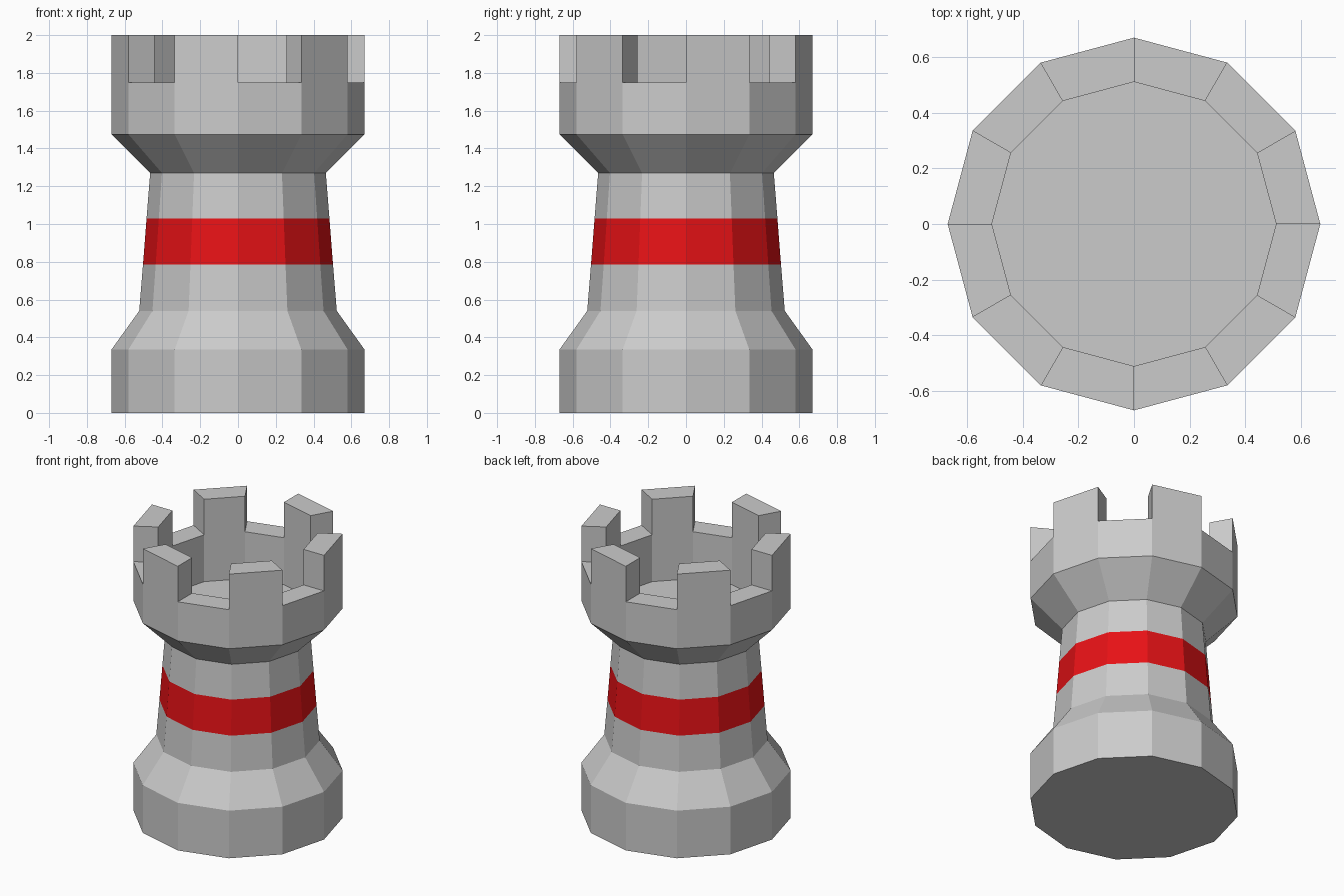
import bpy, bmesh
from math import cos, sin, pi

if "Cube" in bpy.data.objects:
    bpy.data.objects.remove(bpy.data.objects["Cube"])

SIDES = 12


def lathe(name, profile, cap_bottom=False, cap_top=False, merlon_height=0, color=None):
    """Spin (radius, z) points, listed outside-upwards, into a faceted shell."""
    bm = bmesh.new()
    rings = [[bm.verts.new((r * cos(2 * pi * i / SIDES), r * sin(2 * pi * i / SIDES), z))
              for i in range(SIDES)] for r, z in profile]
    rim = []
    for lo, hi in zip(rings, rings[1:]):
        flat = abs(lo[0].co.z - hi[0].co.z) < 1e-5
        for i in range(SIDES):
            j = (i + 1) % SIDES
            face = bm.faces.new((lo[i], lo[j], hi[j], hi[i]))
            if flat and i % 2 == 0:
                rim.append(face)
    if cap_bottom:
        bm.faces.new(rings[0][::-1])
    if cap_top:
        bm.faces.new(rings[-1])
    # Every second rim face rises into a merlon
    if merlon_height:
        out = bmesh.ops.extrude_face_region(bm, geom=rim)
        verts = [g for g in out["geom"] if isinstance(g, bmesh.types.BMVert)]
        bmesh.ops.translate(bm, verts=verts, vec=(0, 0, merlon_height))
        bmesh.ops.delete(bm, geom=[f for f in rim if f.is_valid], context="FACES_ONLY")
    mesh = bpy.data.meshes.new(name)
    bm.to_mesh(mesh)
    bm.free()
    obj = bpy.data.objects.new(name, mesh)
    bpy.context.collection.objects.link(obj)
    if color:
        mat = bpy.data.materials.new(name)
        mat.diffuse_color = color
        mat.use_nodes = True
        mat.node_tree.nodes["Principled BSDF"].inputs["Base Color"].default_value = mat.diffuse_color
        mesh.materials.append(mat)
    return obj


# Foot and lower shaft
lathe("tower_base", [(0.67, 0), (0.67, 0.335), (0.523, 0.54), (0.503, 0.785)], cap_bottom=True)

# Coloured band around the shaft
lathe("red_band", [(0.503, 0.785), (0.484, 1.03)], color=(0.8, 0.006, 0.008, 1))

# Upper shaft, flared crown, sunken floor and battlements
lathe("tower_crown", [(0.484, 1.03), (0.465, 1.27), (0.67, 1.475), (0.67, 1.75),
                      (0.511, 1.75), (0.511, 1.42)], cap_top=True, merlon_height=0.25)
